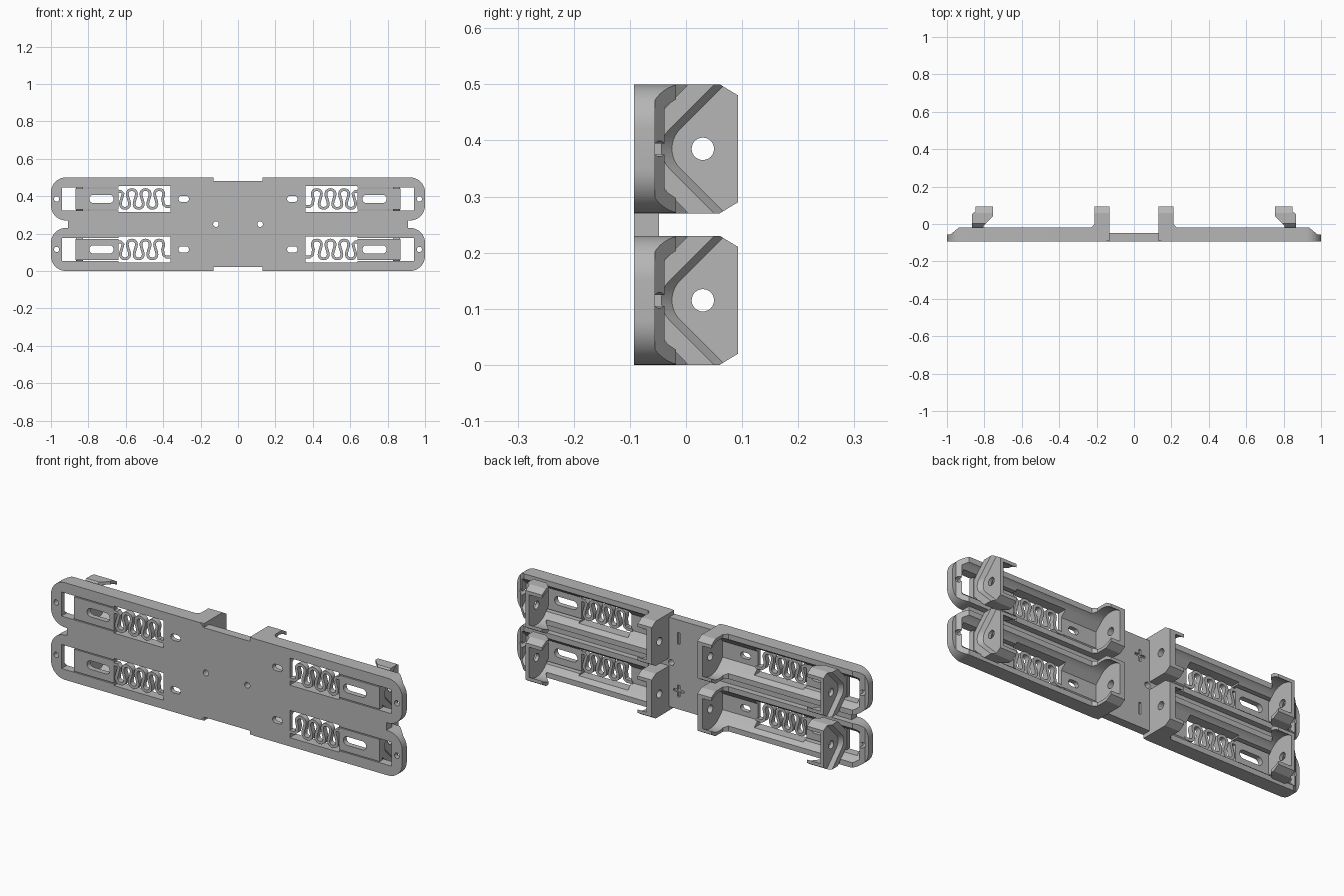
import bpy, bmesh
from math import sin, cos, pi, radians, sqrt
from mathutils import Matrix, Vector

cube = bpy.data.objects.get("Cube")
if cube:
    bpy.data.objects.remove(cube, do_unlink=True)

grey = bpy.data.materials.new("plain grey")
grey.use_nodes = True
colour = (0.47, 0.47, 0.47, 1)
grey.diffuse_color = colour
grey.node_tree.nodes["Principled BSDF"].inputs["Base Color"].default_value = colour

FRONT, BACK = -0.093, 0.093
HALF = 0.115          # half height of one bay
AXIS = 0.03           # y of the cell axis
ROWS = (0.115, 0.385)


def prism(name, near, t0, t1, axis, far=None):
    """Solid between outline `near` at t0 and `far` at t1 along an axis."""
    place = {"x": lambda u, v, t: (t, u, v),
             "y": lambda u, v, t: (u, t, v),
             "z": lambda u, v, t: (u, v, t)}[axis]
    bm = bmesh.new()
    a = [bm.verts.new(place(u, v, t0)) for u, v in near]
    b = [bm.verts.new(place(u, v, t1)) for u, v in (far or near)]
    bm.faces.new(a)
    bm.faces.new(b[::-1])
    for i in range(len(a)):
        j = (i + 1) % len(a)
        bm.faces.new((a[j], a[i], b[i], b[j]))
    bmesh.ops.recalc_face_normals(bm, faces=bm.faces)
    me = bpy.data.meshes.new(name)
    bm.to_mesh(me)
    bm.free()
    me.materials.append(grey)
    ob = bpy.data.objects.new(name, me)
    bpy.context.collection.objects.link(ob)
    return ob


def rect(u0, u1, v0, v1):
    return [(u0, v0), (u1, v0), (u1, v1), (u0, v1)]


def arc(u, v, r, a0=0, a1=360, n=24):
    steps = n if a1 - a0 == 360 else n + 1
    return [(u + r * cos(radians(a0 + (a1 - a0) * i / n)),
             v + r * sin(radians(a0 + (a1 - a0) * i / n))) for i in range(steps)]


def slot(u0, u1, v, r):
    return arc(u1 - r, v, r, -90, 90, 12) + arc(u0 + r, v, r, 90, 270, 12)


def combine(ob, others, mode="DIFFERENCE"):
    for other in others:
        mod = ob.modifiers.new("cut", "BOOLEAN")
        mod.operation, mod.solver, mod.object = mode, "EXACT", other
        bpy.context.view_layer.update()
        dg = bpy.context.evaluated_depsgraph_get()
        me = bpy.data.meshes.new_from_object(ob.evaluated_get(dg))
        ob.modifiers.clear()
        ob.data = me
        bpy.data.objects.remove(other, do_unlink=True)
    return ob


def mirrored(u_v):
    """Close a half outline given for positive v."""
    return u_v + [(u, -v) for u, v in reversed(u_v)]


def cell_space(x0, x1):
    """Round cell clearance with 45 degree flanks and a flat floor."""
    floor = -0.07
    half = floor - AXIS + 0.1 * sqrt(2)
    side = arc(AXIS, 0, 0.1, 0, 135, 18)
    return prism("cell_space", mirrored([(0.2, 0.06)] + side[6:] + [(floor, half)]), x0, x1, "x")


def pin_hole(x0, x1):
    return prism("pin_hole", arc(AXIS, 0, 0.02), x0, x1, "x")


# Tray with rounded outer end, sloping rim and fixed end wall
r = 0.08
outline = [(0.13, -HALF + 0.02), (0.15, -HALF)]
outline += arc(1 - r, -HALF + r, r, -90, 0, 12) + arc(1 - r, HALF - r, r, 0, 90, 12)
outline += [(0.15, HALF), (0.13, HALF - 0.02)]
tray = prism("tray", outline, FRONT, -0.018, "y")
combine(tray, [prism("rim_cut", [(0.935, -0.018), (0.98, -0.055), (1.1, -0.055),
                                 (1.1, 0.05), (0.935, 0.05)], -1, 1, "z")])

house = mirrored([(BACK, 0.095), (0.06, HALF), (-0.09, HALF)])
wall = prism("end_wall", house, 0.13, 0.24, "x")
combine(wall, [prism("slope_cut", [(0.21, 0.2), (0.21, 0), (0.23, -0.02),
                                   (0.3, -0.02), (0.3, 0.2)], -1, 1, "z")])
combine(tray, [wall], "UNION")
combine(tray, [
    cell_space(0.16, 0.96),
    pin_hole(0.1, 0.2),
    prism("spring_window", rect(0.36, 0.64, -0.07, 0.07), -0.2, -0.03, "y"),
    prism("slider_window", rect(0.63, 0.94, -0.062, 0.062), -0.2, -0.03, "y"),
    prism("wire_slot", slot(0.262, 0.318, 0, 0.016), -0.2, 0, "y"),
    prism("end_hole", arc(0.97, 0, 0.014), -0.2, 0, "y"),
])

# Sliding contact block with side wings and a V recess outside
block = mirrored([(BACK, 0.095), (0.06, HALF), (0.004, HALF), (-0.069, 0.04)])
slider = prism("sliding_contact", block, 0.755, 0.867, "x")


def vee(shift):
    rr = 0.05
    side = arc(rr - 0.045 + shift, 0, rr, 135, 180, 8)[:-1]
    u, v = side[0]
    half = [(u + 0.2, v + 0.2)] + side
    return half + [(-0.045 + shift, 0)] + [(a, -b) for a, b in reversed(half)]


combine(slider, [
    cell_space(0.7, 0.83),
    prism("wing_cut", [(0.7, 0.04), (0.755, 0.04), (0.805, -0.01),
                       (0.805, -0.2), (0.7, -0.2)], -1, 1, "z"),
    prism("vee_cut", vee(0.02), 0.848, 0.868, "x", vee(0)),
    pin_hole(0.8, 0.9),
])
base = prism("slider_base", rect(0.64, 0.87, -0.057, 0.057), FRONT, -0.066, "y")
combine(base, [prism("base_slot", slot(0.665, 0.795, 0, 0.022), -0.2, 0, "y")])

# Flat serpentine spring
path = [Vector((0.35, -0.04)), Vector((0.385, -0.04)), Vector((0.398, -0.03))]
for i in range(97):
    p = pi / 2 + 6 * pi * i / 96
    path.append(Vector((0.385 + 0.073 * p / (2 * pi) + 0.014 * sin(2 * p), -0.05 * cos(p))))
path += [Vector((0.614, 0.03)), Vector((0.625, 0.04)), Vector((0.65, 0.04))]
left, right = [], []
for i, q in enumerate(path):
    d = (path[min(i + 1, len(path) - 1)] - path[max(i - 1, 0)]).normalized()
    n = Vector((-d.y, d.x)) * 0.0075
    left.append(tuple(q + n))
    right.append(tuple(q - n))
spring = prism("spring", left + right[::-1], FRONT, -0.066, "y")

# Repeat the bay on both sides and both rows
finished = []
for part in (tray, slider, base, spring):
    for sx, side in ((1, "left"), (-1, "right")):
        for zc, row in zip(ROWS, ("lower", "upper")):
            me = part.data.copy()
            me.transform(Matrix.Translation((0, 0, zc)) @ Matrix.Diagonal((sx, 1, 1, 1)))
            if sx < 0:
                me.flip_normals()
            ob = bpy.data.objects.new(f"{row}_{side}_{part.name}", me)
            bpy.context.collection.objects.link(ob)
            finished.append(ob)
    bpy.data.objects.remove(part, do_unlink=True)

# Centre plate with screw holes and engraved polarity marks
plate = prism("centre_plate", rect(-0.14, 0.14, 0.02, 0.48), FRONT, -0.048, "y")
cuts = []
for sx in (1, -1):
    cuts.append(prism("screw_hole", arc(sx * 0.118, 0.25, 0.015), -0.2, 0, "y"))
    x = sx * 0.075
    for zc in ROWS:
        cuts.append(prism("bar", rect(x - 0.006, x + 0.006, zc - 0.03, zc + 0.03), -0.058, 0, "y"))
    zc = ROWS[0] if sx > 0 else ROWS[1]
    cuts.append(prism("cross", rect(x - 0.03, x + 0.03, zc - 0.006, zc + 0.006), -0.058, 0, "y"))
finished.append(combine(plate, cuts))

# Webs joining the rows
for sx, side in ((1, "left"), (-1, "right")):
    web = rect(*sorted((sx * 0.135, sx * 0.91)), 0.21, 0.29)
    finished.append(prism(f"{side}_web", web, FRONT, -0.048, "y"))

bpy.ops.object.select_all(action="DESELECT")
for ob in finished:
    ob.select_set(True)
bpy.context.view_layer.objects.active = finished[0]
bpy.ops.object.shade_smooth_by_angle(angle=radians(30))
